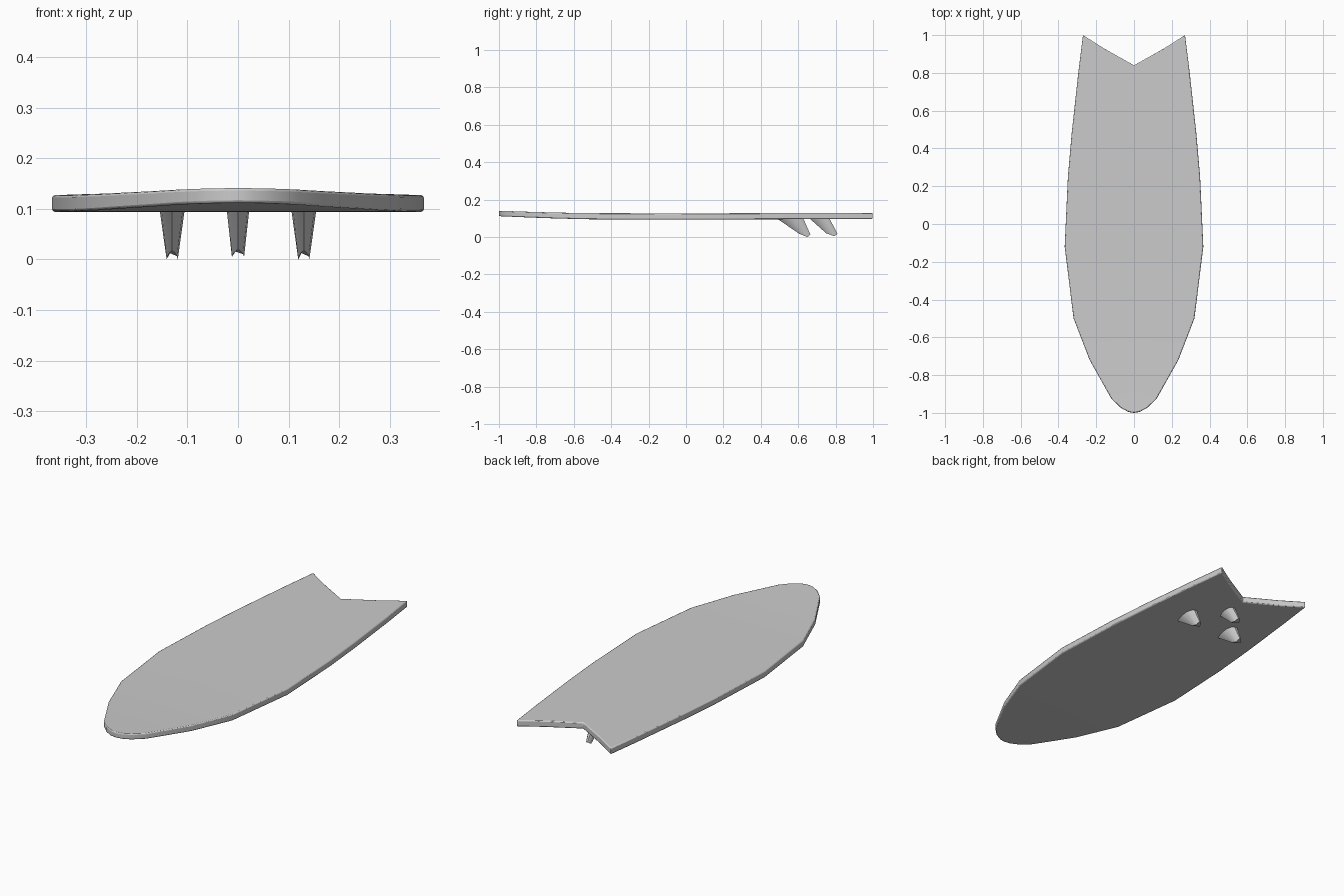
import bpy, bmesh

if "Cube" in bpy.data.objects:
    bpy.data.objects.remove(bpy.data.objects["Cube"])

# right half of the outline, tail notch to nose
OUTLINE = [(0, .84), (.16, .93), (.27, 1), (.295, .8), (.33, .48), (.35, .25),
           (.367, -.12), (.32, -.5), (.235, -.72), (.12, -.925),
           (.075, -.97), (.03, -.995), (0, -1)]


def rocker(y):
    """Lift of the board along its length: nose kick and slight tail lift."""
    nose = max(0, (-y - .4) / .6)
    tail = max(0, (y - .1) / .9)
    return .018 * nose ** 1.6 + .003 * tail


def finish(bm, name):
    bmesh.ops.recalc_face_normals(bm, faces=bm.faces)
    me = bpy.data.meshes.new(name)
    bm.to_mesh(me)
    bm.free()
    ob = bpy.data.objects.new(name, me)
    bpy.context.collection.objects.link(ob)
    bpy.ops.object.select_all(action='DESELECT')
    bpy.context.view_layer.objects.active = ob
    ob.select_set(True)
    bpy.ops.object.shade_smooth_by_angle(angle=.6)
    return ob


# board: half outline, cut into stations, thickened and bent
bm = bmesh.new()
bm.faces.new([bm.verts.new((x, y, 0)) for x, y in OUTLINE])
for y in (.8, .48, .25, -.12, -.5, -.61, -.72, -.82, -.925, -.97):
    bmesh.ops.bisect_plane(bm, geom=bm.verts[:] + bm.edges[:] + bm.faces[:],
                           plane_co=(0, y, 0), plane_no=(0, 1, 0), dist=1e-5)
# mirror to the left half
dup = bmesh.ops.duplicate(bm, geom=bm.verts[:] + bm.edges[:] + bm.faces[:])["geom"]
for v in dup:
    if isinstance(v, bmesh.types.BMVert):
        v.co.x *= -1
bmesh.ops.remove_doubles(bm, verts=bm.verts, dist=1e-5)
bmesh.ops.recalc_face_normals(bm, faces=bm.faces)
top = bmesh.ops.extrude_face_region(bm, geom=bm.faces[:])["geom"]
raised = {v for v in top if isinstance(v, bmesh.types.BMVert)}
for v in bm.verts:
    nose_thin = .004 * max(0, (-v.co.y - .5) / .5)
    v.co.z = .094 + rocker(v.co.y) + (.033 - nose_thin if v in raised else 0)
board = finish(bm, "board")
bev = board.modifiers.new("rail_rounding", 'BEVEL')
bev.width, bev.segments, bev.limit_method = .005, 2, 'ANGLE'
bev.angle_limit = 1.0


# fins: foil section at the base lofted to a smaller swept tip
def fin(name, cx, base, tip, lift, half_base, half_tip):
    # (position along base, width factor)
    foil = [(0, 0), (.2, .5), (.45, .85), (.7, 1), (.88, .8), (1, .35)]

    def tip_point(t):
        (y0, z0), (y1, z1), (y2, z2) = tip
        if t < .7:
            k = t / .7
            return y0 + (y1 - y0) * k, z0 + (z1 - z0) * k
        k = (t - .7) / .3
        return y1 + (y2 - y1) * k, z1 + (z2 - z1) * k

    section = foil + [(t, -w) for t, w in reversed(foil[1:])]
    bm = bmesh.new()
    lower, upper = [], []
    for t, w in section:
        y, z = tip_point(t)
        lower.append(bm.verts.new((cx + w * half_tip, y, z + lift)))
        upper.append(bm.verts.new((cx + w * half_base, base[0] + (base[1] - base[0]) * t, .1)))
    bm.faces.new(lower)
    bm.faces.new(upper)
    n = len(section)
    for i in range(n):
        j = (i + 1) % n
        bm.faces.new((lower[i], lower[j], upper[j], upper[i]))
    finish(bm, name)


for side, label in ((-1, "left"), (1, "right")):
    fin(label + "_fin", side * .13, (.485, .627),
        ((.605, .018), (.649, 0), (.665, .014)), 0, .025, .011)
fin("centre_fin", 0, (.66, .767), ((.75, .015), (.793, 0), (.81, .012)), .005, .0225, .012)
